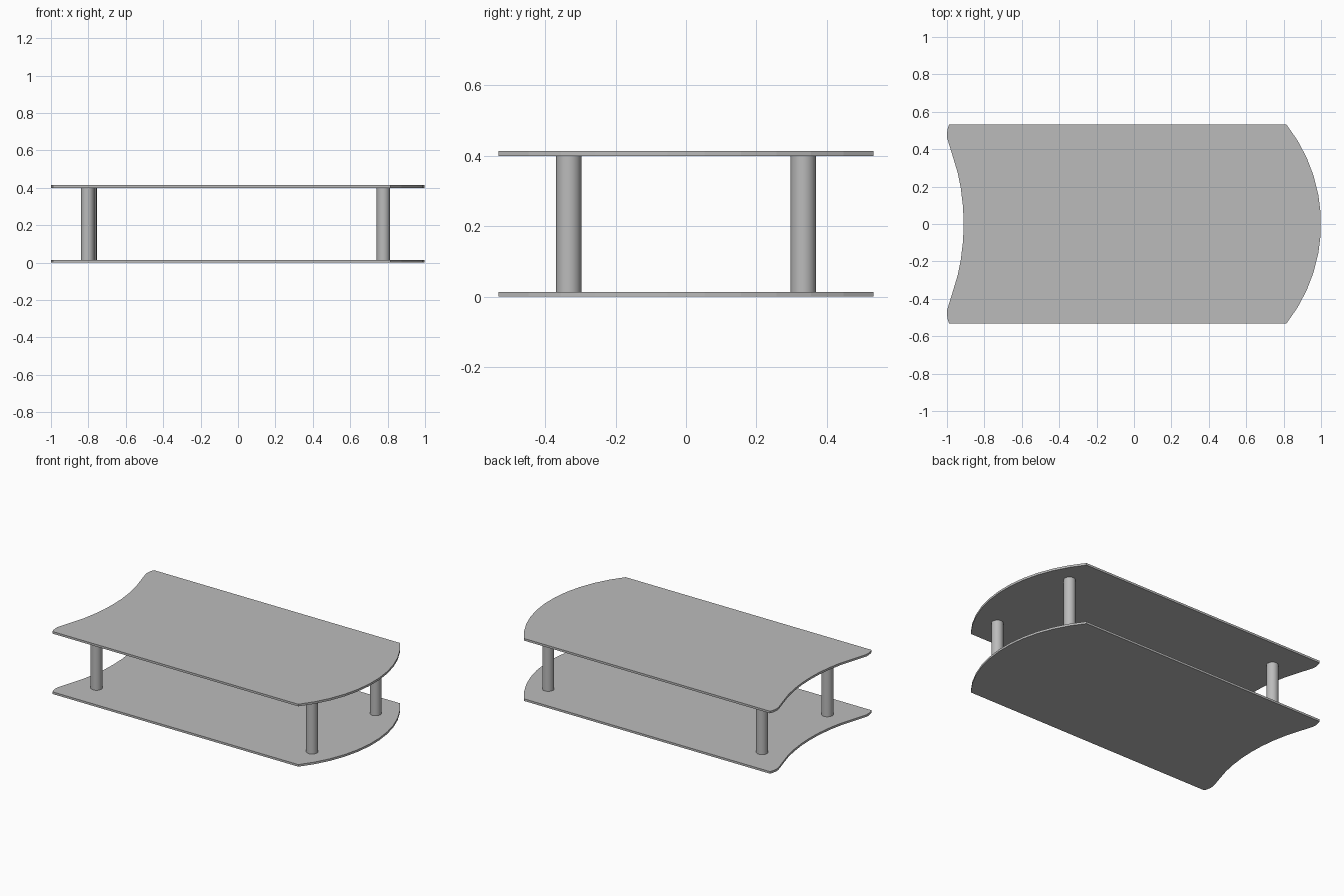
import bpy, bmesh, math

if "Cube" in bpy.data.objects:
    bpy.data.objects.remove(bpy.data.objects["Cube"])

grey = bpy.data.materials.new("plain grey")
grey.diffuse_color = (0.5, 0.5, 0.5, 1)
grey.use_nodes = True
grey.node_tree.nodes["Principled BSDF"].inputs["Base Color"].default_value = grey.diffuse_color

THICK = 0.014
TOP = 0.414
HALF_W = 0.532


def plate_outline():
    # bulged right end: circular arc from the front corner to the back corner
    sag = 0.185
    r = (HALF_W ** 2 + sag ** 2) / (2 * sag)
    a = math.asin(HALF_W / r)
    n = 11
    pts = [(1 - r + r * math.cos(t), r * math.sin(t))
           for t in (-a + 2 * a * i / n for i in range(n + 1))]
    # hollow left end with softened tips, mirrored front to back
    half = [(-0.988, HALF_W), (-0.995, 0.515), (-1.0, 0.485), (-0.999, 0.46),
            (-0.99, 0.43), (-0.967, 0.355), (-0.943, 0.275), (-0.926, 0.19),
            (-0.914, 0.09)]
    return pts + half + [(-0.911, 0)] + [(x, -y) for x, y in reversed(half)]


def finish(bm, name):
    bmesh.ops.recalc_face_normals(bm, faces=bm.faces[:])
    mesh = bpy.data.meshes.new(name)
    bm.to_mesh(mesh)
    bm.free()
    mesh.materials.append(grey)
    ob = bpy.data.objects.new(name, mesh)
    bpy.context.collection.objects.link(ob)
    return ob


def plate(name, z):
    bm = bmesh.new()
    face = bm.faces.new([bm.verts.new((x, y, z)) for x, y in plate_outline()])
    ext = bmesh.ops.extrude_face_region(bm, geom=[face], use_keep_orig=True)
    verts = [g for g in ext["geom"] if isinstance(g, bmesh.types.BMVert)]
    bmesh.ops.translate(bm, verts=verts, vec=(0, 0, THICK))
    return finish(bm, name)


def post(name, x, y):
    bm = bmesh.new()
    bmesh.ops.create_cone(bm, cap_ends=True, segments=16, radius1=0.036,
                          radius2=0.036, depth=TOP - 2 * THICK)
    bmesh.ops.translate(bm, verts=bm.verts[:], vec=(x, y, TOP / 2))
    for f in bm.faces:
        f.smooth = len(f.verts) == 4
    for e in bm.edges:
        e.smooth = all(f.smooth for f in e.link_faces)
    return finish(bm, name)


# two matching shelves
plate("lower_shelf", 0)
plate("upper_shelf", TOP - THICK)

# four posts between the shelves
post("front_left_post", -0.804, -0.333)
post("back_left_post", -0.791, 0.333)
post("front_right_post", 0.777, -0.333)
post("back_right_post", 0.777, 0.333)
